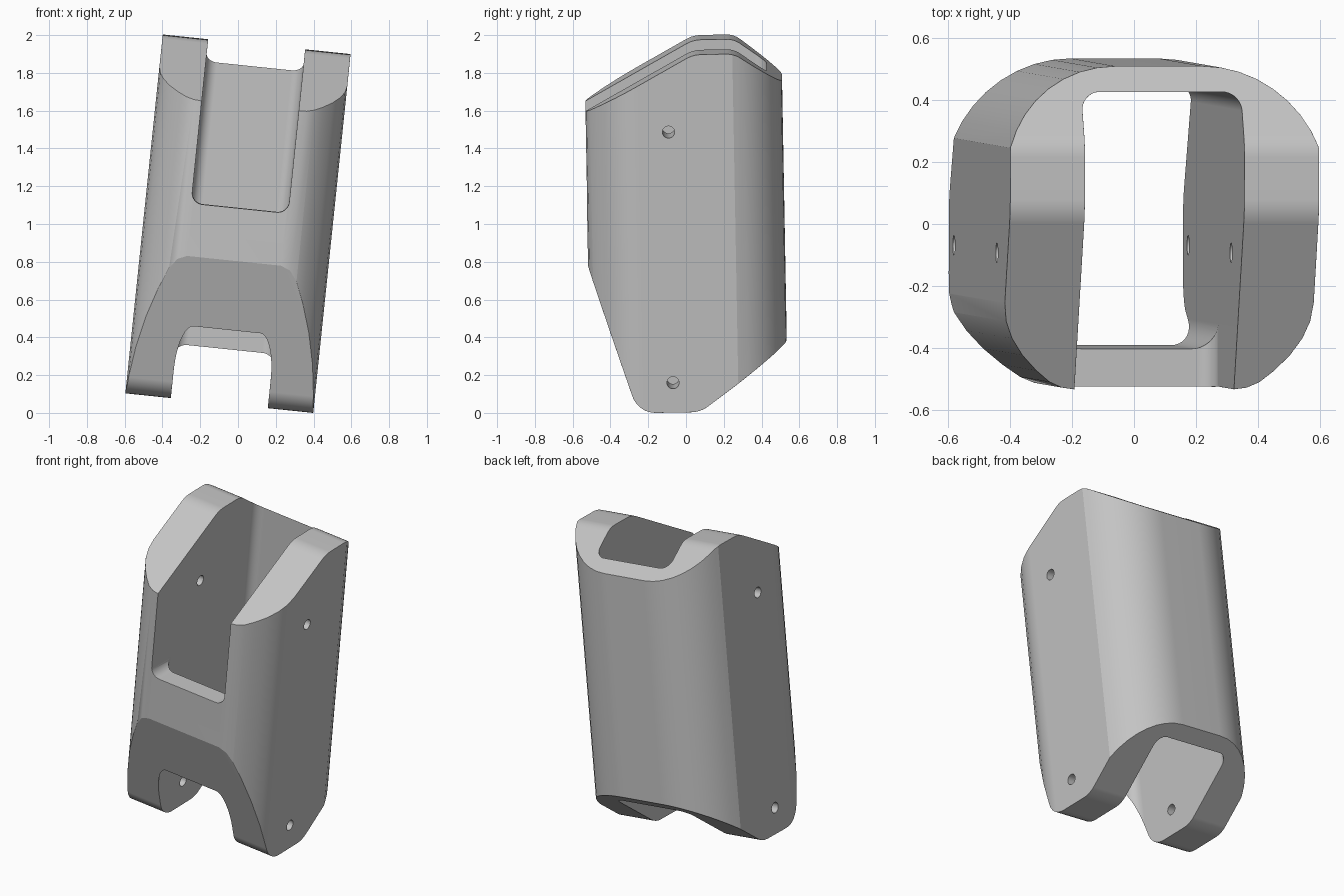
import bpy, bmesh, math
from mathutils import Vector, Matrix

cube = bpy.data.objects.get("Cube")
if cube:
    bpy.data.objects.remove(cube, do_unlink=True)


def fillet(corners):
    """Round each (u, v, radius) corner of a closed polygon."""
    out = []
    for i, (u, v, r) in enumerate(corners):
        p = Vector((u, v))
        if r == 0:
            out.append(p)
            continue
        d1 = (Vector(corners[i - 1][:2]) - p).normalized()
        d2 = (Vector(corners[(i + 1) % len(corners)][:2]) - p).normalized()
        phi = d1.angle(d2)
        centre = p + (d1 + d2).normalized() * r / math.sin(phi / 2)
        arm = p + d1 * r / math.tan(phi / 2) - centre
        sweep = math.pi - phi
        turn = 1 if d2.x * d1.y - d2.y * d1.x > 0 else -1
        n = max(3, math.ceil(sweep / math.radians(11)))
        for k in range(n + 1):
            out.append(centre + Matrix.Rotation(turn * sweep * k / n, 2) @ arm)
    return out


def prism(name, outline, place, low, high):
    """Extrude a 2D outline; place(u, v, w) gives the 3D position."""
    bm = bmesh.new()
    a = [bm.verts.new(place(u, v, low)) for u, v in outline]
    b = [bm.verts.new(place(u, v, high)) for u, v in outline]
    bm.faces.new(a)
    bm.faces.new(b)
    for i in range(len(a)):
        bm.faces.new((a[i - 1], a[i], b[i], b[i - 1]))
    bmesh.ops.recalc_face_normals(bm, faces=bm.faces)
    mesh = bpy.data.meshes.new(name)
    bm.to_mesh(mesh)
    bm.free()
    ob = bpy.data.objects.new(name, mesh)
    bpy.context.collection.objects.link(ob)
    return ob


def along_x(u, v, w):
    return (w, u, v)


def along_y(u, v, w):
    return (u, w, v)


def along_z(u, v, w):
    return (u, v, w)


helpers = []


def combine(ob, other, operation):
    mod = ob.modifiers.new(other.name, 'BOOLEAN')
    mod.operation = operation
    mod.solver = 'EXACT'
    mod.object = other
    other.hide_render = True
    helpers.append(other)


# Side silhouette: sloped top, chamfered front foot and rising back edge
side = fillet([(-0.7, 1.35, 0), (-0.27, 0.047, 0.13), (0.06, 0.047, 0.15),
               (0.7, 0.513, 0), (0.7, 1.643, 0), (0.27, 1.95, 0.12),
               (0.055, 1.95, 0.16), (-0.7, 1.537, 0)])
sleeve = prism("sleeve_body", side, along_x, -0.8, 0.8)

# Outer cross-section: flat sides, rounded front corners, broad back shoulders
half = [(0.25, -0.522), (0.30, -0.515), (0.34, -0.497), (0.385, -0.46),
        (0.433, -0.41), (0.47, -0.355), (0.492, -0.3), (0.5, -0.24)]
for k in range(9):
    t = math.radians(18 + 9 * k)
    half.append((0.142 + 0.376 * math.cos(t), 0.146 + 0.376 * math.sin(t)))
section = half + [(-x, y) for x, y in reversed(half)]
combine(sleeve, prism("outer_section", section, along_z, -0.5, 2.5), 'INTERSECT')

# Through cavity
W = 0.258
cavity = fillet([(-W, -0.4, 0.08), (W, -0.4, 0.08), (W, 0.44, 0.06), (-W, 0.44, 0.06)])
combine(sleeve, prism("cavity", cavity, along_z, -1, 3), 'DIFFERENCE')

# Open front slot in the upper half
slot = fillet([(-W, 1.09, 0.06), (W, 1.09, 0.06), (W, 3, 0), (-W, 3, 0)])
combine(sleeve, prism("front_slot", slot, along_y, -1, 0), 'DIFFERENCE')

# Softened edges
weld = sleeve.modifiers.new("weld", 'WELD')
weld.merge_threshold = 0.0005
bevel = sleeve.modifiers.new("soft_edges", 'BEVEL')
bevel.width = 0.012
bevel.segments = 2
bevel.limit_method = 'ANGLE'
bevel.angle_limit = math.radians(32)

# Pin holes through both side walls
for label, z in (("upper", 1.54), ("lower", 0.206)):
    ring = [(-0.083 + 0.032 * math.cos(math.tau * k / 32),
             z + 0.032 * math.sin(math.tau * k / 32)) for k in range(32)]
    combine(sleeve, prism(label + "_pin_hole", ring, along_x, -1, 1), 'DIFFERENCE')

# Bake the shape and drop the cutters
bpy.context.view_layer.update()
graph = bpy.context.evaluated_depsgraph_get()
mesh = bpy.data.meshes.new_from_object(sleeve.evaluated_get(graph))
sleeve.modifiers.clear()
sleeve.data = mesh
for ob in helpers:
    bpy.data.objects.remove(ob, do_unlink=True)

# Lean the sleeve and stand it on the ground
lean = Matrix.Rotation(math.radians(5.95), 4, 'Y') @ Matrix.Rotation(math.radians(1.03), 4, 'X')
mesh.transform(lean @ Matrix.Translation((0, 0, -1)))
mesh.transform(Matrix.Translation((0, 0, -min(v.co.z for v in mesh.vertices))))

# Single grey finish
grey = bpy.data.materials.new("plain_grey")
grey.use_nodes = True
colour = (0.55, 0.55, 0.55, 1)
grey.diffuse_color = colour
grey.node_tree.nodes["Principled BSDF"].inputs["Base Color"].default_value = colour
mesh.materials.clear()
mesh.materials.append(grey)
for face in mesh.polygons:
    face.material_index = 0

# Smooth curves, crisp creases
bpy.ops.object.select_all(action='DESELECT')
sleeve.select_set(True)
bpy.context.view_layer.objects.active = sleeve
bpy.ops.object.shade_smooth_by_angle(angle=math.radians(18))
normals = sleeve.modifiers.new("even_normals", 'WEIGHTED_NORMAL')
normals.keep_sharp = True
